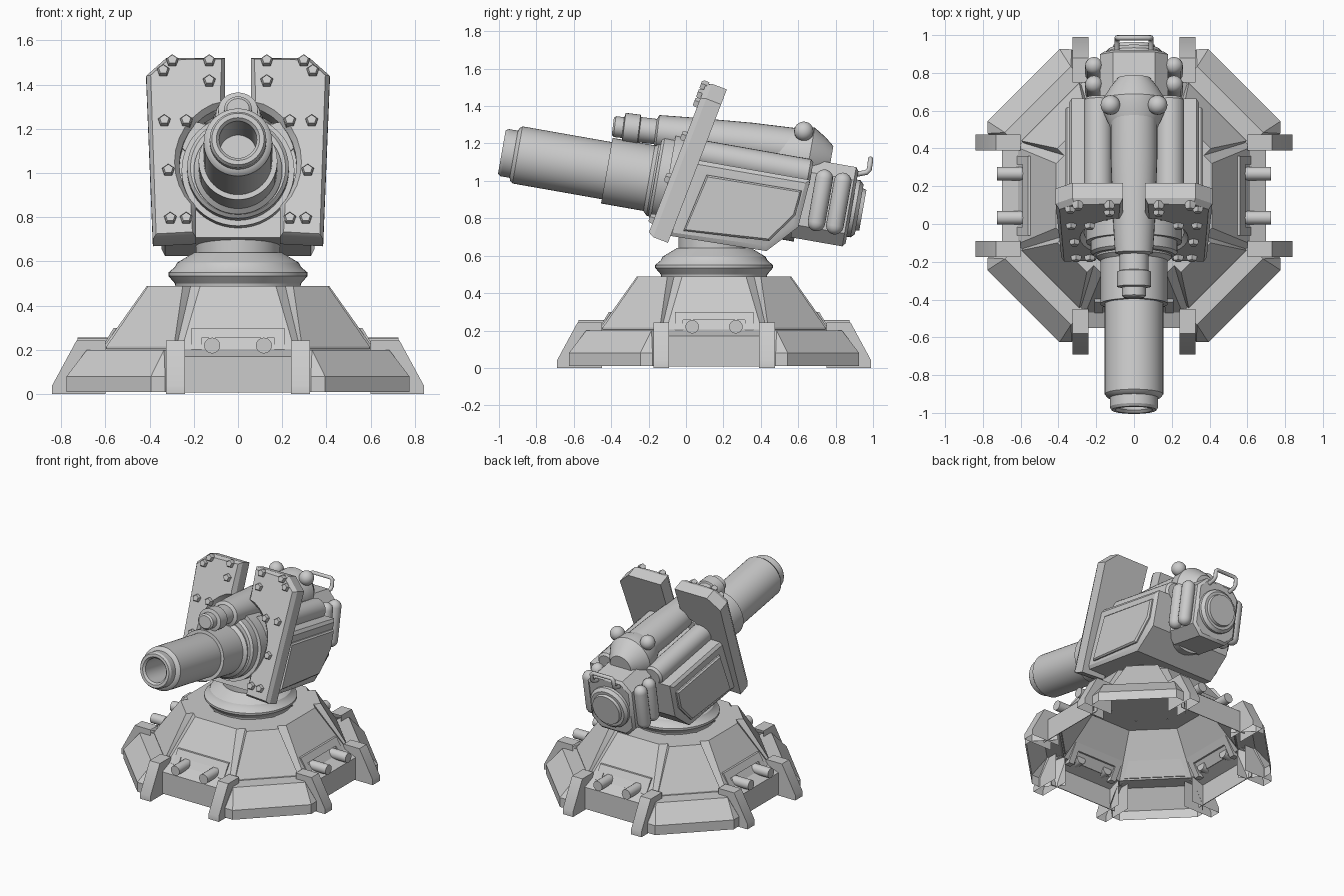
import bpy, bmesh
from math import pi, cos, sin, radians
from mathutils import Matrix

if "Cube" in bpy.data.objects:
    bpy.data.objects.remove(bpy.data.objects["Cube"])

grey = bpy.data.materials.new("plain_grey")
grey.use_nodes = True
grey.diffuse_color = (0.6, 0.6, 0.6, 1)
grey.node_tree.nodes["Principled BSDF"].inputs["Base Color"].default_value = (0.6, 0.6, 0.6, 1)

T, R = Matrix.Translation, Matrix.Rotation
BASE = T((0, 0.15, 0))                                # base centre
GUN = T((0, 0, 0.98)) @ R(radians(-10), 4, 'X')       # gun axis: +y runs to the breech
UPRIGHT = R(pi / 2, 4, 'X')                           # turns a lathe from y to z
SIDEWAYS = Matrix(((0, 0, 1, 0), (1, 0, 0, 0), (0, 1, 0, 0), (0, 0, 0, 1)))
parts = []


def finish(name, bm, mat, hollow=()):
    """Drop faces pointing along the hollow directions, then make the object."""
    bmesh.ops.recalc_face_normals(bm, faces=bm.faces)
    bm.normal_update()
    gone = [f for f in bm.faces if any(f.normal.dot(d) > 0.9 for d in hollow)]
    bmesh.ops.delete(bm, geom=gone, context='FACES')
    mesh = bpy.data.meshes.new(name)
    bm.to_mesh(mesh)
    bm.free()
    mesh.transform(mat)
    if mat.determinant() < 0:
        mesh.flip_normals()
    mesh.materials.append(grey)
    ob = bpy.data.objects.new(name, mesh)
    bpy.context.collection.objects.link(ob)
    parts.append(ob)


def lathe(name, profile, mat, sides=40, closed=False, turn=0.0):
    """Spin (radius, height) points about y."""
    bm = bmesh.new()
    rings = []
    for r, h in profile:
        rings.append([bm.verts.new((r * cos(2 * pi * i / sides + turn), h,
                                    r * sin(2 * pi * i / sides + turn))) for i in range(sides)])
    pairs = list(zip(rings, rings[1:]))
    if closed:
        pairs.append((rings[-1], rings[0]))
    for a, b in pairs:
        for i in range(sides):
            j = (i + 1) % sides
            bm.faces.new((a[i], a[j], b[j], b[i]))
    if not closed:
        bm.faces.new(rings[0])
        bm.faces.new(rings[-1])
    finish(name, bm, mat)


def prism(name, outline, depth, mat, inset=0.0, rise=0.0, hollow=()):
    """Extrude a flat outline along z, then raise an inset panel on its far face."""
    bm = bmesh.new()
    near = [bm.verts.new((u, v, 0)) for u, v in outline]
    far = [bm.verts.new((u, v, depth)) for u, v in outline]
    n = len(outline)
    for i in range(n):
        bm.faces.new((near[i], near[(i + 1) % n], far[(i + 1) % n], far[i]))
    bm.faces.new(near)
    panel = bm.faces.new(far)
    bmesh.ops.recalc_face_normals(bm, faces=bm.faces)
    if inset:
        bmesh.ops.inset_region(bm, faces=[panel], thickness=inset, depth=0)
        bmesh.ops.translate(bm, verts=panel.verts, vec=(0, 0, rise))
    finish(name, bm, mat, hollow)


def hull(name, points, mat, hollow=()):
    """Convex block mirrored across x from (half width, y, z) points."""
    bm = bmesh.new()
    for x, y, z in points:
        bm.verts.new((x, y, z))
        bm.verts.new((-x, y, z))
    bmesh.ops.convex_hull(bm, input=bm.verts)
    bmesh.ops.dissolve_limit(bm, angle_limit=0.01, verts=bm.verts, edges=bm.edges)
    finish(name, bm, mat, hollow)


def ball(name, place, radius):
    bm = bmesh.new()
    bmesh.ops.create_uvsphere(bm, u_segments=20, v_segments=12, radius=radius)
    finish(name, bm, place)


# hollow eight-sided cone
up = BASE @ UPRIGHT
flat = cos(pi / 8)
cone = [(0.618, 0.2), (0.412, 0.49), (0.27, 0.49), (0.27, 0.475), (0.4, 0.475), (0.603, 0.195)]
lathe("base_cone", [(a / flat, z) for a, z in cone], up, 8, True, pi / 8)

# neck ring and pedestal
lathe("neck", [(0.28, 0.47), (0.285, 0.5), (0.315, 0.535), (0.315, 0.55), (0.285, 0.575),
               (0.275, 0.595), (0.2, 0.64), (0.19, 0.64), (0.19, 0.76)], up, 48)

foot = [(0.6, 0), (0.84, 0), (0.84, 0.04), (0.73, 0.243), (0.6, 0.243)]
wall = [(0.695, 0.008), (0.70, 0.008), (0.70, 0.17), (0.615, 0.205), (0.6, 0.2), (0.695, 0.165)]
slot = [(-0.21, 0.17), (-0.21, 0.3), (0.21, 0.3), (0.21, 0.17),
        (0.165, 0.17), (0.165, 0.255), (-0.165, 0.255), (-0.165, 0.17)]
SLOPE = Matrix(((1, 0, 0, 0), (0, -0.6, 1, 0.7), (0, 1, 0, 0), (0, 0, 0, 1)))
for k in range(4):
    side = BASE @ R(k * pi / 2, 4, 'Z')
    corner = side @ R(pi / 4, 4, 'Z')
    # straight sides: thin wall, open-bottomed feet, slot frame and pins
    prism("base_wall", wall, 0.57, side @ T((-0.285, 0, 0)) @ SIDEWAYS)
    prism("slot_frame", slot, 0.042, side @ SLOPE)
    for s in (-1, 1):
        x0 = 0.24 if s > 0 else -0.325
        prism("foot", foot, 0.085, side @ T((x0, 0, 0)) @ SIDEWAYS, hollow=[(0, -1, 0), (-1, 0, 0)])
        lathe("pin", [(0.036, 0.575), (0.036, 0.725)], side @ T((0.117 * s, 0, 0.22)), 16)
    # diagonal sides: hollow skirt reaching to the feet, and upper armour
    hull("skirt", [(0.315, 0.60, 0.01), (0.315, 0.781, 0.01), (0.315, 0.781, 0.08),
                   (0.27, 0.827, 0.01), (0.27, 0.827, 0.08),
                   (0.247, 0.72, 0.2), (0.247, 0.60, 0.2)], corner, [(0, 0, -1), (0, -1, 0)])
    hull("upper_armour", [(0.216, 0.59, 0.205), (0.216, 0.626, 0.205), (0.216, 0.626, 0.215),
                          (0.11, 0.463, 0.49), (0.11, 0.40, 0.49)], corner)

# barrel with open bore, sleeve and collars
lathe("barrel", [(0.085, -0.62), (0.085, -0.985), (0.098, -1.0), (0.118, -1.0), (0.128, -0.985),
                 (0.128, -0.935), (0.142, -0.93), (0.155, -0.915), (0.155, -0.43),
                 (0.178, -0.43), (0.178, -0.2), (0.2, -0.18), (0.2, 0.62)], GUN, 48)
lathe("front_collar", [(0.18, -0.17), (0.215, -0.17), (0.23, -0.155), (0.23, -0.1),
                       (0.255, -0.1), (0.255, 0.05)], GUN @ T((0, 0, 0.015)), 48)

# receiver body with raised armour panel on each side
body = [(-0.05, -0.285), (0.485, -0.275), (0.63, -0.12), (0.65, 0.14), (0.0, 0.14)]
panel = [(0.03, -0.245), (0.49, -0.22), (0.605, -0.06), (0.615, 0.075), (0.1, 0.07)]
prism("receiver", body, 0.6, GUN @ T((-0.3, 0, 0)) @ SIDEWAYS)
for s in (-1, 1):
    flip = Matrix.Diagonal((s, 1, 1, 1))
    prism("side_armour", body, 0.03, GUN @ flip @ T((0.3, 0, 0)) @ SIDEWAYS, 0.03, 0.015)
    prism("side_panel", panel, 0.02, GUN @ flip @ T((0.335, 0, 0)) @ SIDEWAYS, 0.012, 0.01)
    # long side tube
    lathe("side_tube", [(0.075, -0.02), (0.075, 0.635), (0.06, 0.65)], GUN @ T((0.19 * s, 0, 0.175)), 24)
    # paired upright canisters beside the breech
    dome = [(0.047 * cos(a * pi / 10), 0.12 + 0.047 * sin(a * pi / 10)) for a in range(5)] + [(0.004, 0.167)]
    capsule = [(r, -h) for r, h in reversed(dome)] + dome
    for y in (0.722, 0.822):
        lathe("canister", capsule, GUN @ T((0.212 * s, y, 0.042)) @ UPRIGHT, 16)
    ball("top_knob", T((0.125 * s, 0.63, 1.265)), 0.052)

# breech block with chamfered corners and round end cap
block = [(-0.18, -0.11), (-0.11, -0.18), (0.11, -0.18), (0.18, -0.11),
         (0.18, 0.18), (0.11, 0.25), (-0.11, 0.25), (-0.18, 0.18)]
ALONG = Matrix(((1, 0, 0, 0), (0, 0, 1, 0.6), (0, 1, 0, 0), (0, 0, 0, 1)))
prism("breech", block, 0.28, GUN @ ALONG, 0.02, 0.015)
lathe("breech_cap", [(0.155, 0.88), (0.155, 0.915), (0.135, 0.935), (0.115, 0.935), (0.11, 0.955)],
      GUN @ T((0, 0, 0.03)), 32)

# carrying handle
curve = bpy.data.curves.new("handle", 'CURVE')
curve.dimensions = '3D'
curve.bevel_depth = 0.014
curve.bevel_resolution = 2
path = [(0.09, 0.88, 1.03), (0.09, 0.965, 1.045), (0.09, 0.98, 1.06), (0.09, 0.986, 1.105), (0.075, 0.986, 1.118)]
path += [(-x, y, z) for x, y, z in reversed(path)]
spline = curve.splines.new('POLY')
spline.points.add(len(path) - 1)
for p, co in zip(spline.points, path):
    p.co = (*co, 1)
curve.materials.append(grey)
bpy.context.collection.objects.link(bpy.data.objects.new("handle", curve))

# upper recoil cylinder, slightly wider than tall, and its domed rear housing
lathe("recoil_cylinder", [(0.045, -0.44), (0.056, -0.43), (0.056, -0.385), (0.08, -0.38), (0.08, -0.3),
                          (0.068, -0.295), (0.068, -0.21), (0.09, -0.2), (0.1, 0.0), (0.11, 0.3), (0.11, 0.6)],
      GUN @ T((0, 0, 0.262)) @ R(radians(3), 4, 'X') @ Matrix.Diagonal((1.12, 1, 1, 1)), 32)
lathe("rear_housing", [(0.11, 0.44), (0.16, 0.55), (0.165, 0.625), (0.125, 0.69), (0.085, 0.74)],
      GUN @ T((0, 0, 0.255)), 32)

# leaning shield halves with chamfered fronts and bolts
lean = radians(21)
SHIELD = T((0, -0.2, 0.72)) @ R(pi / 2 - lean, 4, 'X')
tall = lambda z: (z - 0.72) / cos(lean)
arc = [(0.265 * cos(radians(a)), 1.05 + 0.265 * sin(radians(a))) for a in range(-44, 78, 11)]
edge = [(0.19, 0.72), (0.19, 0.83)] + arc + [(0.058, 1.34), (0.058, 1.53), (0.325, 1.53), (0.415, 1.45), (0.385, 0.71)]
bolts = [(0.297, 1.505), (0.338, 1.46), (0.13, 1.505), (0.13, 1.414), (0.333, 1.234),
         (0.234, 1.234), (0.315, 1.01), (0.306, 0.793), (0.234, 0.793)]
for s in (-1, 1):
    flip = Matrix.Diagonal((s, 1, 1, 1))
    prism("shield", [(x, tall(z)) for x, z in edge], 0.085, flip @ SHIELD @ T((0, 0, -0.115)), 0.022, 0.03)
    for x, z in bolts:
        stud = flip @ SHIELD @ T((x, tall(z), 0)) @ UPRIGHT
        lathe("bolt", [(0.029, -0.015), (0.029, 0.012), (0.022, 0.025)], stud, 5, False, -pi / 2)

# smooth the round parts and keep the edges sharp
bpy.ops.object.select_all(action='DESELECT')
for ob in parts:
    ob.select_set(True)
bpy.context.view_layer.objects.active = parts[0]
bpy.ops.object.shade_smooth_by_angle(angle=radians(30))
